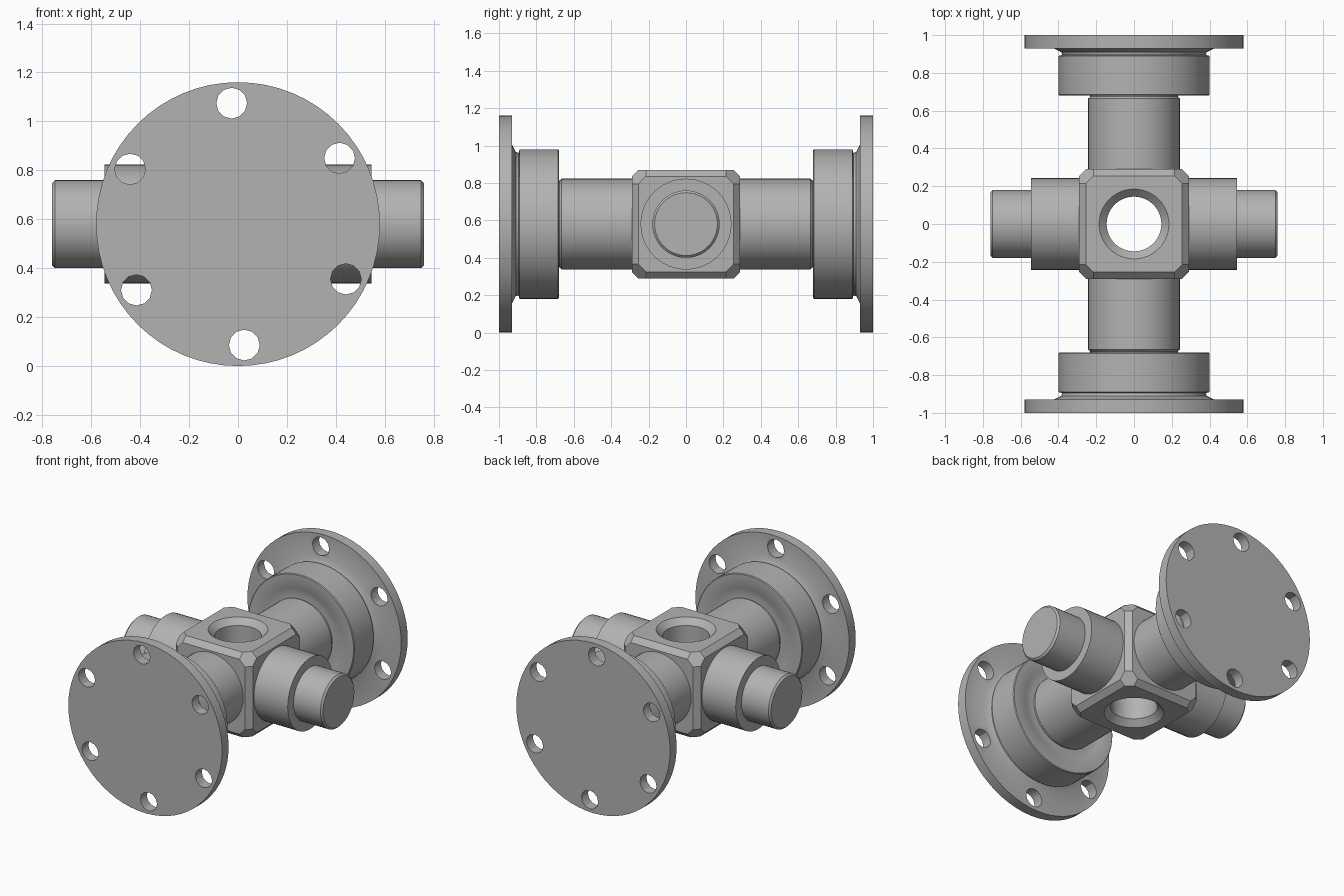
import bpy, bmesh, math
from mathutils import Matrix, Vector

default = bpy.data.objects.get("Cube")
if default:
    bpy.data.objects.remove(default, do_unlink=True)

CENTRE = Vector((0, 0, 0.58))
HALF = 0.29      # half width of the hub block
EDGE = 0.035     # chamfer on the hub edges

steel = bpy.data.materials.new("grey_steel")
steel.use_nodes = True
steel.diffuse_color = (0.45, 0.45, 0.45, 1)
steel.node_tree.nodes["Principled BSDF"].inputs["Base Color"].default_value = (0.45, 0.45, 0.45, 1)


def add_object(name, bm):
    bmesh.ops.recalc_face_normals(bm, faces=bm.faces)
    mesh = bpy.data.meshes.new(name)
    bm.to_mesh(mesh)
    bm.free()
    mesh.materials.append(steel)
    obj = bpy.data.objects.new(name, mesh)
    bpy.context.collection.objects.link(obj)
    obj.location = CENTRE
    return obj


def lathe(name, profile, direction, sides=48, offset=(0, 0, 0)):
    """Solid of revolution: profile is (radius, distance along direction)."""
    bm = bmesh.new()
    turn = Vector((0, 0, 1)).rotation_difference(Vector(direction)).to_matrix()
    rings = []
    for radius, along in profile:
        ring = []
        for i in range(sides):
            a = math.tau * i / sides
            point = Vector((radius * math.cos(a), radius * math.sin(a), along))
            ring.append(bm.verts.new(turn @ point + Vector(offset)))
        rings.append(ring)
    for low, high in zip(rings, rings[1:]):
        for i in range(sides):
            j = (i + 1) % sides
            bm.faces.new((low[i], low[j], high[j], high[i]))
    bm.faces.new(rings[0][::-1])
    bm.faces.new(rings[-1])
    return add_object(name, bm)


def activate(obj):
    bpy.ops.object.select_all(action='DESELECT')
    obj.select_set(True)
    bpy.context.view_layer.objects.active = obj


def cut(obj, cutter):
    mod = obj.modifiers.new("cut", 'BOOLEAN')
    mod.operation = 'DIFFERENCE'
    mod.solver = 'EXACT'
    mod.object = cutter
    activate(obj)
    bpy.ops.object.modifier_apply(modifier=mod.name)
    bpy.data.objects.remove(cutter, do_unlink=True)


def smooth(obj):
    activate(obj)
    bpy.ops.object.shade_smooth_by_angle(angle=math.radians(30))


# Hub block: chamfered edges, then each corner trimmed flat
bm = bmesh.new()
bmesh.ops.create_cube(bm, size=2 * HALF)
bmesh.ops.bevel(bm, geom=bm.edges[:], offset=EDGE, segments=1, affect='EDGES')
for sx in (-1, 1):
    for sy in (-1, 1):
        for sz in (-1, 1):
            normal = Vector((sx, sy, sz))
            bmesh.ops.bisect_plane(bm, geom=bm.verts[:] + bm.edges[:] + bm.faces[:],
                                   plane_co=normal * (HALF - 0.037), plane_no=normal,
                                   clear_outer=True)
            bmesh.ops.holes_fill(bm, edges=[e for e in bm.edges if e.is_boundary])
hub = add_object("hub_block", bm)

# Countersunk bore from top to bottom
bore = [(0.225, -0.33), (0.145, -0.25), (0.145, 0.25), (0.225, 0.33)]
cut(hub, lathe("bore_cutter", bore, (0, 0, 1)))
smooth(hub)

# Side trunnions, each a thick sleeve with a narrower pin
for side, sx in (("left", 1), ("right", -1)):
    axis = (sx, 0, 0)
    smooth(lathe(side + "_sleeve", [(0.243, 0.27), (0.243, 0.545)], axis))
    smooth(lathe(side + "_pin", [(0.18, 0.53), (0.18, 0.748), (0.168, 0.76)], axis))

# Front and back shafts with collar and bolted flange
for end, sy in (("front", -1), ("back", 1)):
    axis = (0, sy, 0)
    smooth(lathe(end + "_shaft", [(0.243, 0.27), (0.243, 0.665), (0.232, 0.675),
                                  (0.232, 0.7)], axis))
    smooth(lathe(end + "_collar", [(0.25, 0.685), (0.3, 0.685), (0.31, 0.68),
                                   (0.395, 0.68), (0.4, 0.685), (0.4, 0.89),
                                   (0.38, 0.895)], axis, 64))
    flange = lathe(end + "_flange", [(0.375, 0.88), (0.385, 0.91), (0.425, 0.93),
                                     (0.58, 0.93), (0.58, 1.0)], axis, 64)
    for k in range(6):
        a = math.radians(33 + 60 * k)
        spot = (0.495 * math.cos(a), 0, 0.495 * math.sin(a))
        cut(flange, lathe("bolt_hole_cutter", [(0.063, 0.85), (0.063, 1.1)], axis, 12, spot))
    smooth(flange)
